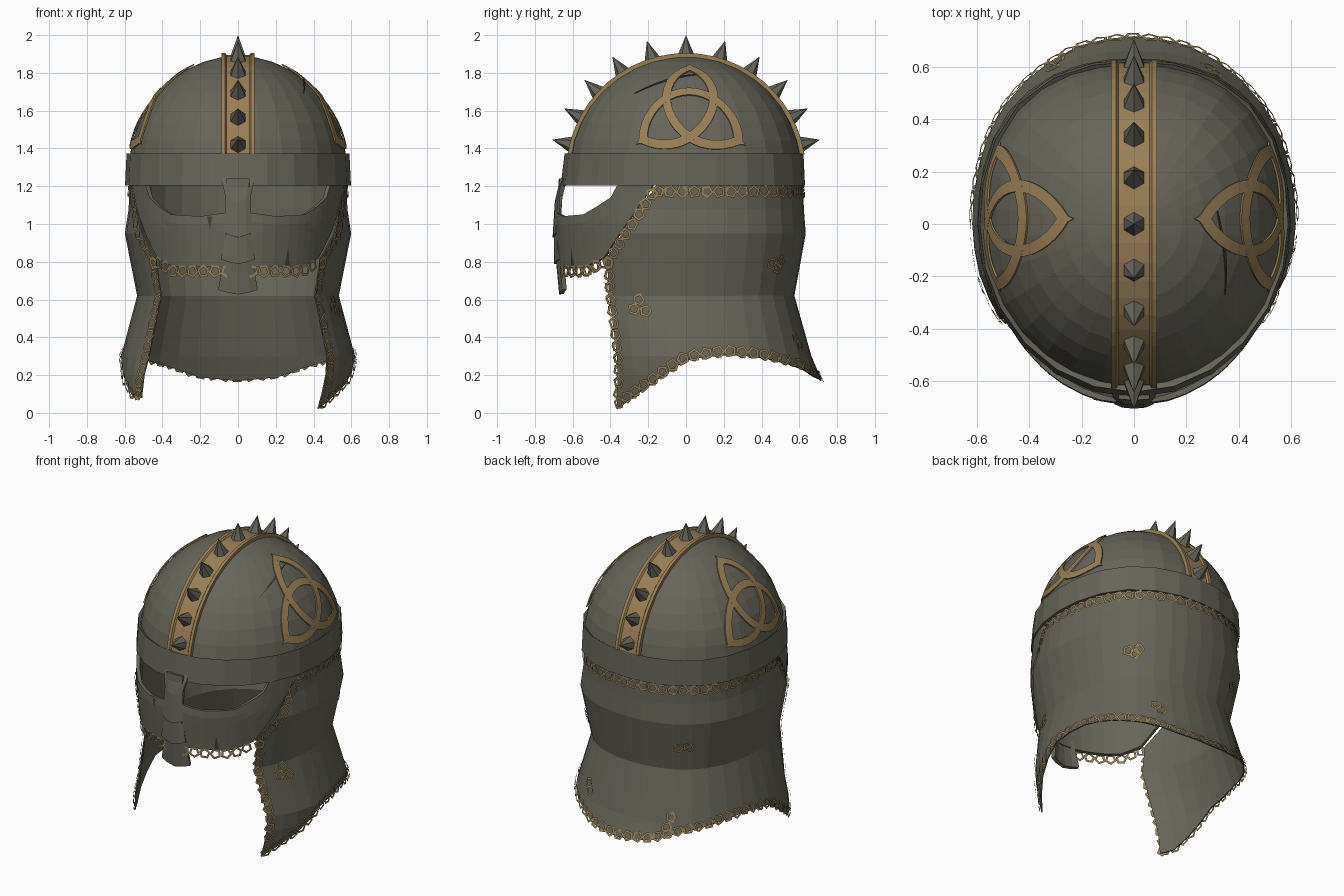
import bpy, bmesh, math
from mathutils import Vector

if "Cube" in bpy.data.objects:
    bpy.data.objects.remove(bpy.data.objects["Cube"])


def material(name, rgb):
    m = bpy.data.materials.new(name)
    m.use_nodes = True
    m.diffuse_color = (*rgb, 1)
    m.node_tree.nodes["Principled BSDF"].inputs["Base Color"].default_value = (*rgb, 1)
    return m


IRON = material("dull iron", (0.135, 0.13, 0.1))
GOLD = material("old gold", (0.32, 0.215, 0.09))
DARK = material("dark gap", (0.05, 0.048, 0.037))
CZ = 1.27                      # centre height of the dome


def finish(name, bm, mat, thick=0, offset=-1):
    bmesh.ops.remove_doubles(bm, verts=bm.verts, dist=1e-5)
    mesh = bpy.data.meshes.new(name)
    bm.to_mesh(mesh)
    bm.free()
    mesh.materials.append(mat)
    ob = bpy.data.objects.new(name, mesh)
    bpy.context.collection.objects.link(ob)
    if thick:
        s = ob.modifiers.new("thickness", "SOLIDIFY")
        s.thickness, s.offset = thick, offset
    return ob


def add_loft(bm, rows, wrap=False):
    grid = [[bm.verts.new(p) for p in row] for row in rows]
    for r0, r1 in zip(grid, grid[1:]):
        n = len(r0)
        for i in range(n if wrap else n - 1):
            j = (i + 1) % n
            bm.faces.new((r0[i], r0[j], r1[j], r1[i]))


def loft(name, rows, mat, thick=0, wrap=False, offset=-1):
    bm = bmesh.new()
    add_loft(bm, rows, wrap)
    return finish(name, bm, mat, thick, offset)


def lookup(t, table):
    """Straight-line interpolation in rows of (key, value, ...)."""
    table = sorted(table)
    t = min(max(t, table[0][0]), table[-1][0])
    for a, b in zip(table, table[1:]):
        if t <= b[0]:
            k = (t - a[0]) / (b[0] - a[0])
            return [p + (q - p) * k for p, q in zip(a[1:], b[1:])]


def bulge(a):
    """The back quarters are squarer than an ellipse."""
    a = math.radians(a)
    return 1 + (.05 * math.sin(2 * a) ** 2 if math.cos(a) < 0 else 0)


def around(a, z, rx, front, back, grow=0.0):
    """Point at angle a in degrees, where 0 is the front and 90 the left."""
    s, c, b = math.sin(math.radians(a)), math.cos(math.radians(a)), bulge(a)
    return Vector(((rx * b + grow) * s, -((front if c > 0 else back) * b + grow) * c, z))


def fold(a):
    return min(a % 360, 360 - a % 360)


# Section radii: height, side, front, back
NECK = [(1.2, .57, .65, .615), (1.08, .575, .655, .62), (.95, .595, .66, .63), (.62, .53, .63, .57),
        (.3, .615, .565, .66), (.17, .605, .56, .715), (0, .545, .565, .75)]
FACE = [(1.22, .57, .662, .6), (1.0, .565, .685, .6), (.77, .54, .665, .6)]
JAW = [(0, .775), (38, .775), (50, .82), (58, .93), (66, 1.05), (77, 1.24)]
EYE = [(6, 1.06), (20, 1.04), (38, 1.05), (46, 1.09), (54, 1.14), (59, 1.22)]
HEM = [(50, .02), (58, .07), (72, .16), (90, .28), (108, .31), (124, .295),
       (147, .24), (160, .19), (180, .17)]


def neck(a, z, grow=0.0):
    p = around(a, z, *lookup(z, NECK), grow)
    if a > 180:                # the right cheek corner is bent outwards
        p.x -= .5 * max(0, .3 - z) * max(0, math.cos(math.radians(a)))
    return p


def face(a, z, grow=0.0):
    return around(a, z, *lookup(z, FACE), grow)


def jaw(a):
    return lookup(fold(a), JAW)[0]


def hem(a):
    z = lookup(fold(a), HEM)[0]
    return max(z, .08) if a > 180 else z


def dome(u, t, lift=1.0):
    """Point on the left side of the dome from depth u and elevation t."""
    k = math.sqrt(1 - (u / .62) ** 2)
    x = .582 * k * math.cos(t)
    b = lift * bulge(math.degrees(math.atan2(x, -u)))
    return Vector((x * b, u * b, CZ + .62 * k * math.sin(t) * lift))


# Dome
rows = []
for i in range(10):
    t = math.radians(7 + 83 * i / 9)
    c = math.cos(t)
    rows.append([around(a, CZ + .62 * math.sin(t), .582 * c, .625 * c, .617 * c)
                 for a in range(0, 360, 12)])
loft("dome", rows, IRON, .02, True)

# Brow band with a closed section
section = [(1.35, -.03, -.03), (1.372, 0, 0), (1.205, .008, .02), (1.205, -.02, -.01), (1.35, -.03, -.03)]
loft("brow_band", [[around(a, z, .59 + g, .643 + f, .622 + g) for a in range(0, 360, 15)]
                   for z, g, f in section], IRON, 0, True)

# Face mask with eye openings under the band
half = [0, 3, 6, 6.1, 13, 20, 28, 34, 38, 42, 46, 50, 54, 59, 66, 72, 76]
angles = [-a for a in reversed(half[1:])] + half
rows = []
for i in range(7):
    row = []
    for a in angles:
        top = lookup(abs(a), EYE)[0] if 6 < abs(a) < 59 else 1.24
        row.append(face(a, top + (jaw(a) - top) * i / 6))
    rows.append(row)
loft("face_mask", rows, IRON, .022, offset=0)


# Nose guard of three overlapping ridged plates: height, half width, depth
def nose_plate(name, steps):
    rows = [[(-w, y + .012, z + .012), (-w * .6, y, z), (0, y - .004, z - .012),
             (w * .6, y, z), (w, y + .012, z + .012)] for z, w, y in steps]
    loft(name, rows, IRON, .025, offset=0)


nose_plate("nose_bridge", [(1.24, .085, -.64), (1.19, .078, -.664), (1.13, .062, -.678), (.94, .07, -.69)])
nose_plate("nose_middle", [(.96, .06, -.682), (.8, .085, -.682)])
nose_plate("nose_tip", [(.82, .07, -.672), (.64, .1, -.655)])

# Neck guard, creased at fixed heights between the jaw line and the hem
levels = [1.24, 1.08, .95, .78, .62, .45, .3, .2, .1, 0]
columns = [50 + 10 * j for j in range(27)]
loft("neck_guard", [[neck(a, min(max(z, hem(a)), jaw(a))) for a in columns] for z in levels],
     IRON, .008, offset=0)

# Crest strip with raised rails
profile = [(-.088, .6), (-.088, .635), (-.068, .635), (-.06, .624), (.06, .624), (.068, .635), (.088, .635), (.088, .6)]
rows = []
for i in range(25):
    t = math.radians(-81 + 162 * i / 24)
    rows.append([(x, r * math.sin(t), CZ + r * math.cos(t)) for x, r in profile])
loft("crest_strip", rows, GOLD)

# Crest spikes, closing up a little towards the ends
for i in range(-5, 6):
    t = math.radians(16.8 * i - .32 * i * abs(i))
    out = Vector((0, math.sin(t), math.cos(t)))
    bpy.ops.mesh.primitive_cone_add(vertices=6, radius1=.05, radius2=0, depth=.12,
                                    location=Vector((0, 0, CZ)) + out * .67, rotation=(-t, 0, 0))
    spike = bpy.context.object
    spike.name = "crest_spike"
    spike.data.materials.append(IRON)

# Three-cornered knot on each side of the dome, its bands meeting in points
bm = bmesh.new()
side, reach = .245, .1414
for k in range(3):
    mid = math.radians(-90 + 120 * k)
    rows = []
    for i in range(-1, 22):
        b = mid + math.pi / 2 + math.pi * min(max(i, 0), 20) / 20
        row = []
        for r in (side - .022, side + .022):
            r, grow = (side, 1.14) if i in (-1, 21) else (r, 1)
            px = (reach * math.cos(mid) + r * math.cos(b)) * grow
            py = (reach * math.sin(mid) + r * math.sin(b)) * grow
            row.append(dome(.02 + px, .57 + 1.85 * py, 1.009))
        rows.append(row)
    add_loft(bm, rows)
knot = finish("side_knot", bm, GOLD, .008, 0)
knot.modifiers.new("both sides", "MIRROR")

# Gash in the left of the dome and nicks in the mask
rows = []
for i in range(7):
    k = i / 6
    w = .009 * math.sin(math.pi * k) + .001
    rows.append([dome(-.27 + .34 * k, .85 + .155 * k + d, 1.006) for d in (-w, w)])
loft("dome_gash", rows, DARK, .004, offset=0)
for a, z0, z1 in ((-15, 1.04, .98), (28, .78, .87)):
    loft("mask_nick", [[face(a - 1.5, z0, .014), face(a + 1.5, z0, .014)],
                       [face(a - .1, z1, .014), face(a + .1, z1, .014)]], DARK)

# Mail rings laid on a surface
links = bmesh.new()


def ring(surf, a, z, r=.037, turn=0.0):
    p = surf(a, z, .012)
    u = (surf(a + 1, z) - surf(a - 1, z)).normalized()
    v = (surf(a, z + .02) - surf(a, z - .02)).normalized()
    spin = [turn + 2 * math.pi * i / 5 for i in range(5)]
    add_loft(links, [[p + (u * math.cos(s) + v * math.sin(s)) * q for s in spin]
                     for q in (r, r * .58)], True)


def ring_row(surf, path, gap=.064):
    """Rings at even gaps along a path of (angle, height)."""
    left = 0
    for n, ((a0, z0), (a1, z1)) in enumerate(zip(path, path[1:])):
        d = (surf(a1, z1) - surf(a0, z0)).length
        while left < d:
            k = left / d
            ring(surf, a0 + (a1 - a0) * k, z0 + (z1 - z0) * k, turn=.4 + n)
            left += gap
        left -= d


ring_row(neck, [(a, 1.172) for a in range(77, 285, 3)])
ring_row(neck, [(a, hem(a) + .02) for a in range(52, 310, 2)])
for edge in (51.5, 308.5):
    ring_row(neck, [(edge, .79 - .03 * i) for i in range(24)])
for sign in (1, -1):
    ring_row(neck, [(sign * a % 360, jaw(a) - .035) for a in range(51, 76, 2)])
ring_row(face, [(a, jaw(a) - .025) for a in range(-50, 51, 2)])
for a, z in ((67, .6), (64, .55), (70, .54), (135, .79), (141, .8), (139, .77), (150, .4),
             (153, .36), (212, .78), (218, .79), (207, .28), (209, .34)):
    ring(neck, a, z)
finish("mail_rings", links, GOLD)
